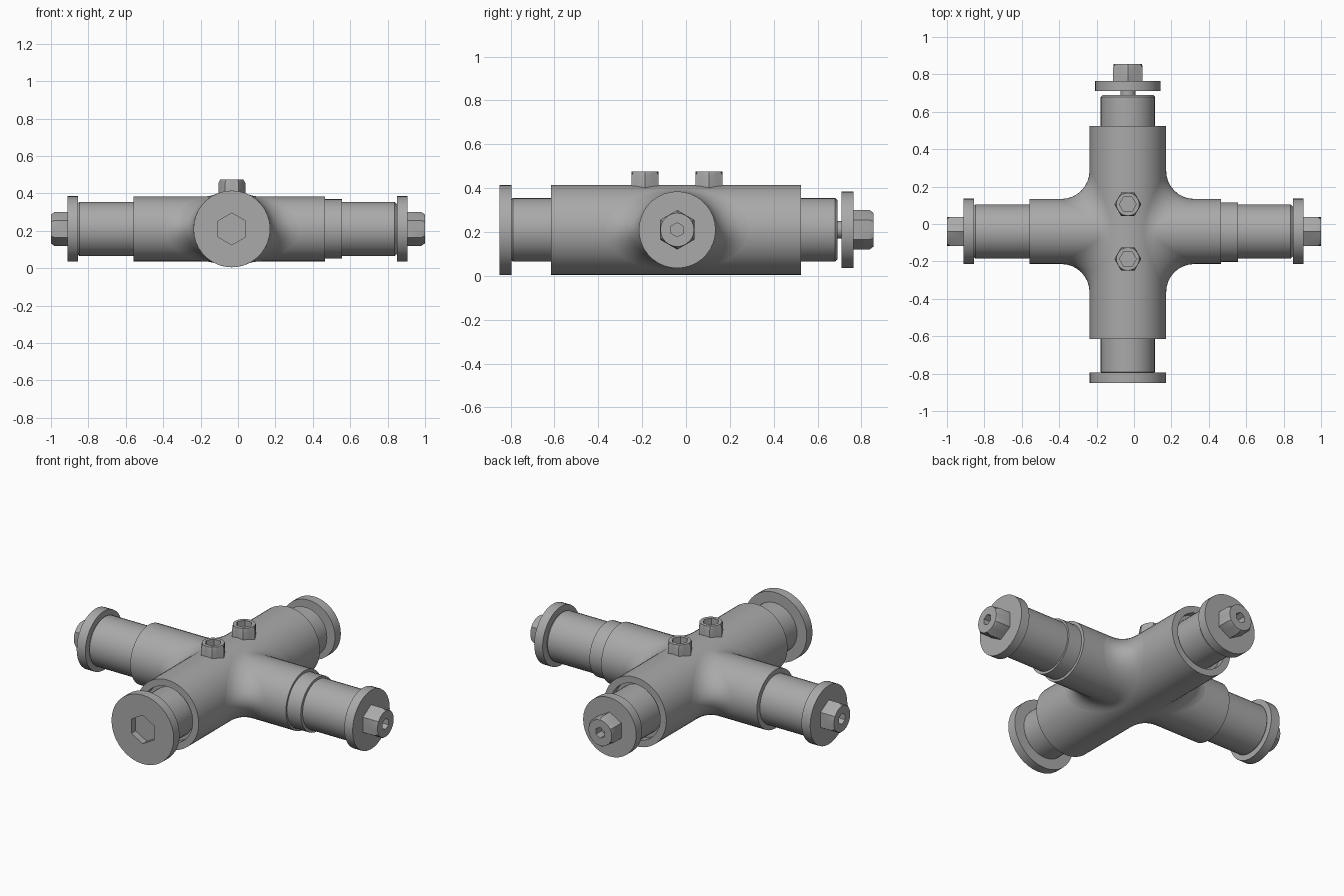
import bpy, bmesh, math
from mathutils import Vector

if "Cube" in bpy.data.objects:
    bpy.data.objects.remove(bpy.data.objects["Cube"], do_unlink=True)

CX, CY, CZ = -0.033, -0.04, 0.21          # crossing point of the two pipes
R_MAIN, R_SIDE, R_FILLET = 0.205, 0.174, 0.15
X, Y, Z = Vector((1, 0, 0)), Vector((0, 1, 0)), Vector((0, 0, 1))

steel = bpy.data.materials.new("grey steel")
steel.use_nodes = True
steel.diffuse_color = (0.4, 0.4, 0.4, 1)
steel.node_tree.nodes["Principled BSDF"].inputs["Base Color"].default_value = steel.diffuse_color


def finish(name, bm):
    bmesh.ops.remove_doubles(bm, verts=bm.verts, dist=1e-5)
    bmesh.ops.recalc_face_normals(bm, faces=bm.faces)
    mesh = bpy.data.meshes.new(name)
    bm.to_mesh(mesh)
    bm.free()
    mesh.materials.append(steel)
    obj = bpy.data.objects.new(name, mesh)
    bpy.context.collection.objects.link(obj)
    bpy.ops.object.select_all(action='DESELECT')
    obj.select_set(True)
    bpy.context.view_layer.objects.active = obj
    bpy.ops.object.shade_smooth_by_angle(angle=math.radians(32))
    return obj


def hexagon(r, a):
    """Distance from centre to a hexagon edge at angle a."""
    third = math.pi / 3
    return r * math.cos(third / 2) / math.cos(a % third - third / 2)


def turn(name, origin, axis, ref, profile, segs=36):
    """Turned part: profile of (radius, height), or (radius, height, 'hex')."""
    bm = bmesh.new()
    side = axis.cross(ref)
    rings = []
    for p in profile:
        ring = []
        for i in range(segs):
            a = math.tau * i / segs
            r = hexagon(p[0], a) if len(p) > 2 else p[0]
            ring.append(bm.verts.new(origin + axis * p[1] + (ref * math.cos(a) + side * math.sin(a)) * r))
        rings.append(ring)
    for lo, hi in zip(rings, rings[1:]):
        for i in range(segs):
            j = (i + 1) % segs
            bm.faces.new((lo[i], lo[j], hi[j], hi[i]))
    bm.faces.new(rings[0])
    bm.faces.new(rings[-1])
    return finish(name, bm)


def pipe(name, origin, axis, ref, start, end, r, bevel=0.0):
    return turn(name, origin, axis, ref,
                [(r - bevel, start), (r, start + bevel), (r, end - bevel), (r - bevel, end)])


def hex_head(name, origin, axis, ref, r, height, socket):
    """Chamfered hexagon head with a hexagon socket."""
    turn(name, origin, axis, ref, [
        (r, 0, 'hex'), (r, height * 0.8, 'hex'), (r * 0.85, height),
        (socket, height, 'hex'), (socket, height * 0.4, 'hex')], 24)


def fillet(name, sign, steps=48, arc=8):
    """Rolling-ball blend between the main pipe and one side arm."""
    bm = bmesh.new()
    big, small = R_MAIN + R_FILLET, R_SIDE + R_FILLET
    origin = Vector((CX, CY, CZ))
    rows = []
    for i in range(steps):
        a = math.tau * i / steps
        cy, cz = small * math.cos(a), small * math.sin(a)
        cx = math.sqrt(big * big - cz * cz)
        ball = Vector((cx, cy, cz))
        k = R_MAIN / big
        on_main = (Vector((cx * k, cy, cz * k)) - ball).normalized()
        on_side = (Vector((cx, cy * R_SIDE / small, cz * R_SIDE / small)) - ball).normalized()
        row = []
        for j in range(arc + 1):
            p = ball + on_main.slerp(on_side, j / arc) * R_FILLET
            p.x *= sign
            row.append(bm.verts.new(origin + p))
        rows.append(row)
    for i in range(steps):
        a, b = rows[i], rows[(i + 1) % steps]
        for j in range(arc):
            bm.faces.new((a[j], b[j], b[j + 1], a[j + 1]))
    finish(name, bm)


# Main pipe along y, with a shallow recess around the sleeve at both ends
main = Vector((CX, 0, CZ))
turn("main_pipe", main, Y, Z, [
    (0.14, -0.575), (0.165, -0.575), (0.165, -0.615), (R_MAIN, -0.615),
    (R_MAIN, 0.525), (0.165, 0.525), (0.165, 0.485), (0.14, 0.485)], 48)
pipe("main_sleeve", main, Y, Z, -0.80, 0.69, 0.145, 0.01)

# Front flange with a hexagon socket
turn("front_flange", main + Y * -0.795, -Y, Z, [
    (R_MAIN, 0), (R_MAIN, 0.055), (0.085, 0.055, 'hex'), (0.085, 0.015, 'hex')])

# Back washer and bolt
pipe("back_bolt_shank", main, Y, Z, 0.68, 0.72, 0.04)
pipe("back_washer", main, Y, Z, 0.71, 0.765, 0.175)
hex_head("back_bolt_head", main + Y * 0.765, Y, Z, 0.09, 0.09, 0.032)

# Side pipe along x, with a stepped collar on the left
side = Vector((0, CY, CZ))
pipe("side_pipe", side, X, Z, -0.56, 0.465, R_SIDE)
pipe("left_collar", side + Vector((0, -0.004, 0)), X, Z, 0.44, 0.555, 0.159)
pipe("side_sleeve", side, X, Z, -0.86, 0.85, 0.145, 0.012)

# Washers, bolts and blends at both side arms
for label, s, washer, edge in (("left", 1, 0.85, 0.905), ("right", -1, 0.855, 0.912)):
    axis = X * s
    pipe(label + "_washer", side, axis, Z, washer, edge, 0.175)
    hex_head(label + "_bolt_head", side + axis * edge, axis, Z, 0.09, 1 - edge, 0.032)
    fillet(label + "_blend", s)

# Two set screws on top
for label, y in (("front", -0.187), ("back", 0.105)):
    hex_head(label + "_set_screw", Vector((CX, y, 0.375)), Z, X, 0.072, 0.1, 0.045)
